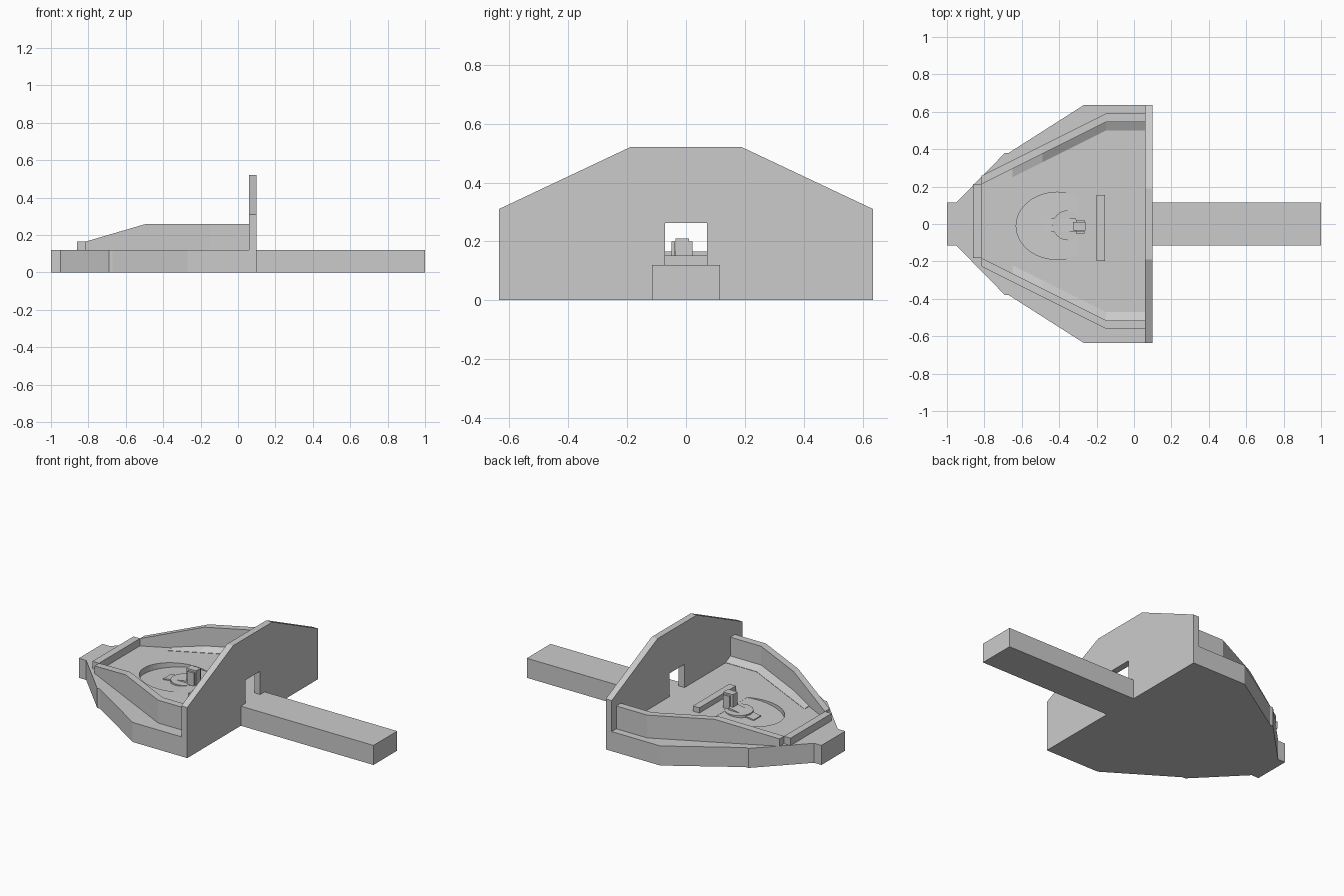
import bpy, bmesh, math

if "Cube" in bpy.data.objects:
    bpy.data.objects.remove(bpy.data.objects["Cube"])

CY = 0.015   # centre line of the parapets
DECK = 0.12


def finish(name, bm):
    bmesh.ops.recalc_face_normals(bm, faces=bm.faces)
    me = bpy.data.meshes.new(name)
    bm.to_mesh(me)
    bm.free()
    ob = bpy.data.objects.new(name, me)
    bpy.context.collection.objects.link(ob)
    return ob


def loft(name, rings):
    """Skin a list of equal-sized closed rings and cap both ends."""
    bm = bmesh.new()
    vs = [[bm.verts.new(p) for p in r] for r in rings]
    n = len(vs[0])
    for a, b in zip(vs, vs[1:]):
        for i in range(n):
            j = (i + 1) % n
            bm.faces.new((a[i], a[j], b[j], b[i]))
    bm.faces.new(vs[0])
    bm.faces.new(vs[-1])
    return finish(name, bm)


def box(name, x0, x1, y0, y1, z0, z1):
    return loft(name, [[(x0, y0, z), (x1, y0, z), (x1, y1, z), (x0, y1, z)] for z in (z0, z1)])


def cut(ob, cutter):
    m = ob.modifiers.new("cut", 'BOOLEAN')
    m.operation = 'DIFFERENCE'
    m.solver = 'EXACT'
    m.object = cutter
    cutter.hide_render = True
    cutter.hide_set(True)


def strip(name, off0, off1, secs, bottom):
    """Mirrored strip following the bent parapet line; secs = (x, outer top, inner top)."""
    rings = []
    for x, zo, zi in secs:
        d = 0.5 * max(0, -0.15 - x)
        yo, yi = off0 - d, off1 - d
        rings.append([(x, yo, bottom), (x, yo, zo), (x, yi, zi), (x, yi, bottom)])
    ob = loft(name, rings)
    ob.location.y = CY
    ob.modifiers.new("mirror", 'MIRROR').use_axis = (False, True, False)
    return ob


# base plate with tapered front
half = [(-1, .115), (-.95, .115), (-.69, .38), (-.67, .38), (-.27, .635), (.08, .635)]
outline = half + [(x, -y) for x, y in reversed(half)]
base = loft("base_plate", [[(x, y, z) for x, y in outline] for z in (0, DECK)])

# sunken pit whose floor slopes up to the deck
pit = []
a0 = math.acos(0.5)
for i in range(33):
    a = a0 + (2 * math.pi - 2 * a0) * i / 32
    pit.append((-.41 + .22 * math.cos(a), -.01 + .18 * math.sin(a)))
cut(base, loft("pit_cutter", [
    [(x, y, DECK - .001 - .036 * (-.3 - x) / .33) for x, y in pit],
    [(x, y, .2) for x, y in pit]]))

# rear wall with doorway
prof = [(-.635, 0), (.635, 0), (.635, .31), (.19, .52), (-.19, .52), (-.635, .31)]
wall = loft("rear_wall", [[(x, y, z) for y, z in prof] for x in (.06, .10)])
cut(wall, box("doorway_cutter", 0, .2, -.072, .072, DECK, .263))

# long approach bar
box("approach_bar", .10, 1, -.115, .115, 0, DECK)

# side parapets, inner firing steps and front parapet
strip("side_parapet", .575, .53,
      [(.06, .26, .26), (-.15, .26, .26), (-.49, .26, .26), (-.815, .165, .165)], DECK)
strip("firing_step", .53, .485,
      [(.06, .145, .122), (-.15, .145, .122), (-.49, .145, .122), (-.65, .125, .122)], .10)
box("front_parapet", -.86, -.815, -.183, .215, DECK, .165)

# low barrier behind the pit
box("barrier", -.20, -.155, -.197, .155, DECK, .152)

# pivot disc and mounted gun
disc = [(-.355 + .08 * math.cos(i * math.pi / 12), -.007 + .08 * math.sin(i * math.pi / 12))
        for i in range(24)]
loft("pivot_disc", [[(x, y, z) for x, y in disc] for z in (.09, .121)])
loft("gun_ramp", [[(x, -.04, .085), (x, .03, .085), (x, .03, z), (x, -.04, z)]
                  for x, z in ((-.48, .105), (-.31, .135))])
for y in (-.05, .01):
    box("gun_cheek", -.31, -.265, y, y + .012, .11, .20)
box("gun_block", -.325, -.26, -.036, .01, .11, .21)
